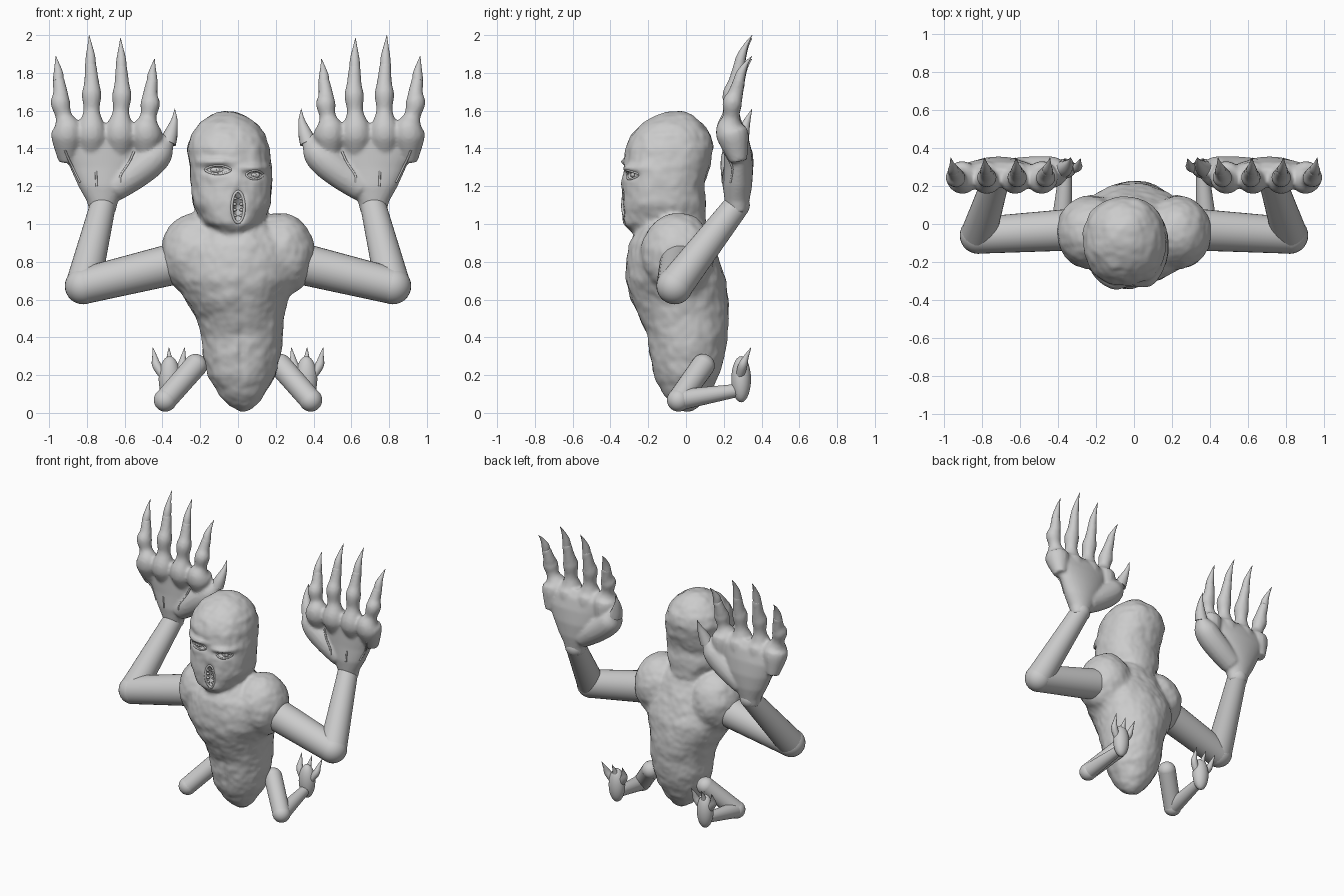
import bpy, bmesh, math
from mathutils import Vector, Matrix, noise
from mathutils.bvhtree import BVHTree

if "Cube" in bpy.data.objects:
    bpy.data.objects.remove(bpy.data.objects["Cube"])

skin = bpy.data.materials.new("grey_skin")
skin.diffuse_color = (0.6, 0.6, 0.6, 1)
skin.use_nodes = True
skin.node_tree.nodes["Principled BSDF"].inputs["Base Color"].default_value = skin.diffuse_color


def loft(bm, rings):
    """Skin a list of equal-length point rings into a closed solid."""
    vs = [[bm.verts.new(p) for p in r] for r in rings]
    n = len(vs[0])
    for a, b in zip(vs, vs[1:]):
        for i in range(n):
            bm.faces.new((a[i], a[(i + 1) % n], b[(i + 1) % n], b[i]))
    bm.faces.new(vs[0][::-1])
    bm.faces.new(vs[-1])


def stack(bm, rows, n=40, power=1.0):
    """Horizontal oval sections: z, x0, x1, y0, y1."""
    def se(t):
        return math.copysign(abs(t) ** power, t)
    rings = []
    for z, x0, x1, y0, y1 in rows:
        rings.append([((x0 + x1) / 2 + (x1 - x0) / 2 * se(math.cos(2 * math.pi * i / n)),
                       (y0 + y1) / 2 + (y1 - y0) / 2 * se(math.sin(2 * math.pi * i / n)), z)
                      for i in range(n)])
    loft(bm, rings)


def spline(pts, sub):
    """Catmull-Rom through x, y, z, radius points."""
    out = []
    p = [Vector(q) for q in pts]
    p = [p[0]] + p + [p[-1]]
    for i in range(1, len(p) - 2):
        a, b, c, d = p[i - 1:i + 3]
        for k in range(sub):
            t = k / sub
            out.append(0.5 * (2 * b + (c - a) * t + (2 * a - 5 * b + 4 * c - d) * t * t
                              + (3 * b - a - 3 * c + d) * t ** 3))
    return out + [p[-1]]


def tube(bm, pts, n=16, sub=6):
    pts = spline(pts, sub)
    pos = [q.to_3d() for q in pts]
    side, rings = None, []
    for i, q in enumerate(pts):
        t = (pos[min(i + 1, len(pos) - 1)] - pos[max(i - 1, 0)]).normalized()
        side = t.orthogonal() if side is None else side - t * side.dot(t)
        side.normalize()
        up = t.cross(side)
        rings.append([pos[i] + max(q[3], 0.001) * (side * math.cos(2 * math.pi * k / n)
                      + up * math.sin(2 * math.pi * k / n)) for k in range(n)])
    loft(bm, rings)


def ball(bm, c, r, seg=28):
    bmesh.ops.create_uvsphere(bm, u_segments=seg, v_segments=seg // 2, radius=1,
                              matrix=Matrix.Translation(c) @ Matrix.Diagonal((*r, 1)))


def finish(name, bm, mirror=False, voxel=0, smooth=4, angle=50):
    bmesh.ops.recalc_face_normals(bm, faces=bm.faces)
    me = bpy.data.meshes.new(name)
    bm.to_mesh(me)
    bm.free()
    ob = bpy.data.objects.new(name, me)
    bpy.context.collection.objects.link(ob)
    bpy.ops.object.select_all(action='DESELECT')
    bpy.context.view_layer.objects.active = ob
    ob.select_set(True)
    if voxel:
        m = ob.modifiers.new("blend", 'REMESH')
        m.mode, m.voxel_size = 'VOXEL', voxel
        s = ob.modifiers.new("soften", 'SMOOTH')
        s.factor, s.iterations = 0.5, smooth
        bpy.ops.object.modifier_apply(modifier="blend")
        bpy.ops.object.modifier_apply(modifier="soften")
    ob.data.materials.clear()
    ob.data.materials.append(skin)
    bpy.ops.object.shade_smooth_by_angle(angle=math.radians(angle))
    if mirror:
        ob.modifiers.new("other_side", 'MIRROR')
    return ob


def surface(ob):
    return BVHTree.FromPolygons([v.co.copy() for v in ob.data.vertices],
                                [tuple(p.vertices) for p in ob.data.polygons])


def front(tree, x, z):
    """Point on the front surface of a part."""
    loc = tree.ray_cast(Vector((x, -2, z)), Vector((0, 1, 0)))[0]
    return loc if loc else Vector((x, -.3, z))


# Body and head blended into one lumpy skin
bm = bmesh.new()
stack(bm, [(.008, .01, .05, -.02, .03), (.035, -.045, .1, -.07, .07), (.1, -.105, .145, -.125, .125),
           (.2, -.16, .2, -.175, .175), (.3, -.185, .225, -.195, .205), (.4, -.19, .238, -.205, .218),
           (.5, -.22, .245, -.245, .226), (.6, -.28, .265, -.285, .226), (.7, -.33, .32, -.315, .212),
           (.8, -.32, .32, -.318, .18), (.9, -.28, .28, -.30, .14), (1.0, -.19, .19, -.24, .1),
           (1.05, -.12, .12, -.15, .05)])
stack(bm, [(.88, -.12, .1, -.2, .05), (.96, -.12, .07, -.30, .08), (1.0, -.18, .125, -.335, .105),
           (1.1, -.24, .175, -.34, .105), (1.2, -.25, .18, -.335, .095), (1.3, -.255, .18, -.33, .125),
           (1.4, -.27, .168, -.322, .145), (1.47, -.25, .145, -.29, .13), (1.53, -.21, .1, -.235, .09),
           (1.575, -.15, .04, -.16, .035), (1.597, -.09, -.02, -.1, -.02)], power=0.88)
for s in (-1, 1):
    ball(bm, (s * .225, -.045, .84), (.185, .195, .22))
body = finish("body", bm, voxel=.013, smooth=7, angle=70)
# Brows, eye sockets, nose, mouth hollow, chest edge and belly crease: x, z, width, height, push
dents = [(-.11, 1.287, .07, .02, .03), (-.13, 1.33, .09, .018, -.028), (.088, 1.262, .05, .018, .025),
         (.1, 1.296, .07, .018, -.028), (-.01, 1.2, .03, .06, -.014), (0, 1.09, .022, .07, .07),
         (.02, .3, .02, .2, .012), (0, .62, .2, .08, -.008)]
coords = []
for c, nrm in [(v.co.copy(), v.normal.copy()) for v in body.data.vertices]:
    lump = noise.noise(c * 13) * .006 + noise.noise(c * 28) * .003
    push = 0
    if c.y < -.08:
        push = sum(d * math.exp(-((c.x - x) / w) ** 2 - ((c.z - z) / h) ** 2) for x, z, w, h, d in dents)
    coords.extend(c + nrm * lump + Vector((0, push, 0)))
body.data.vertices.foreach_set("co", coords)
body.data.update()
face = surface(body)

# Eyes with almond lids
for name, ex, ez, w in (("left", -.105, 1.287, .068), ("right", .088, 1.26, .045)):
    c = front(face, ex, ez)
    bm = bmesh.new()
    ball(bm, c, (w * .6, .012, .016))
    ball(bm, c + Vector((0, -.011, 0)), (.009, .004, .009), 16)
    finish(name + "_eye", bm)
    bm = bmesh.new()
    loop = []
    for i in range(17):
        a = 2 * math.pi * i / 16
        p = front(face, ex + w * math.cos(a), ez + .023 * math.sin(a) * abs(math.sin(a)) ** .4)
        loop.append((*p, .006))
    tube(bm, loop, 8, 2)
    finish(name + "_eyelids", bm)

# Lips and teeth around the upright mouth
bm = bmesh.new()
tube(bm, [(*front(face, .033 * math.cos(a), 1.09 + .083 * math.sin(a)), .008)
          for a in [2 * math.pi * i / 16 for i in range(17)]], 8, 2)
finish("lips", bm)
bm = bmesh.new()
for s in (-1, 1):
    for i in range(4):
        z = 1.045 + .03 * i
        y = front(face, s * .026, z).y
        tube(bm, [(s * .03, y + .005, z, .010), (s * .015, y, z, .008), (s * .004, y, z, .002)], 8, 2)
finish("teeth", bm)

# Arms: tapered segments with a round elbow
elbow, wrist = (.82, -.06, .672), (.715, .27, 1.10)
bm = bmesh.new()
tube(bm, [(.25, -.025, .81, .112), (*elbow, .096)], 32, 1)
ball(bm, elbow, (.097,) * 3)
finish("upper_arm", bm, mirror=True)
bm = bmesh.new()
tube(bm, [(*elbow, .094), (*wrist, .068)], 32, 1)
ball(bm, wrist, (.068,) * 3)
finish("forearm", bm, mirror=True)

# Hands: palm, four knobbly fingers and a thumb
bm, claws = bmesh.new(), bmesh.new()
stack(bm, [(1.06, .65, .785, .22, .325), (1.12, .635, .80, .205, .335), (1.2, .585, .845, .195, .35),
           (1.3, .535, .89, .2, .355), (1.4, .50, .94, .2, .345), (1.48, .46, .95, .2, .325),
           (1.53, .52, .91, .22, .29)])
for kx, mx, tx, tz in ((.485, .465, .442, 1.875), (.625, .615, .622, 1.985),
                       (.775, .775, .788, 2.0), (.905, .94, .965, 1.89)):
    k = 1.475
    h = tz - k
    cx = mx + (tx - mx) * .45
    tube(bm, [(kx, .28, 1.33, .045), (kx, .25, k - .02, .083), (kx, .235, k + .035, .076),
              ((kx + mx) / 2, .24, k + h * .23, .044), (mx, .245, k + h * .4, .052),
              (mx, .262, k + h * .52, .040), (cx, .285, k + h * .72, .030)])
    tube(claws, [(cx, .28, k + h * .68, .029), (cx, .292, k + h * .78, .025),
                 ((cx + tx) / 2, .318, k + h * .9, .012), (tx, .35, tz, .001)])
tube(bm, [(.66, .27, 1.19, .075), (.56, .27, 1.26, .085), (.47, .27, 1.33, .088), (.415, .275, 1.385, .078),
          (.38, .285, 1.43, .045), (.365, .295, 1.455, .035)])
tube(claws, [(.372, .288, 1.43, .045), (.355, .30, 1.48, .036), (.337, .325, 1.55, .017), (.335, .35, 1.61, .001)])
hand = finish("hand", bm, voxel=.011, smooth=3, angle=70)
finish("finger_claws", claws, mirror=True)

# Creases on the palm
palm = surface(hand)
bm = bmesh.new()
for line in ([(.55, 1.385), (.58, 1.32), (.62, 1.26), (.625, 1.22)], [(.752, 1.28), (.748, 1.2)],
             [(.915, 1.39), (.895, 1.34), (.87, 1.29), (.835, 1.22)]):
    tube(bm, [(*front(palm, x, z), .006) for x, z in line if front(palm, x, z).y > 0], 8, 3)
finish("palm_creases", bm, mirror=True)
hand.modifiers.new("other_side", 'MIRROR')

# Legs: thigh, shin and round knee
knee, ankle, hip = (.385, -.04, .068), (.36, .28, .12), (.225, .09, .25)
bm = bmesh.new()
tube(bm, [(*hip, .062), (*knee, .06)], 24, 1)
ball(bm, hip, (.062,) * 3)
ball(bm, knee, (.061,) * 3)
finish("thigh", bm, mirror=True)
bm = bmesh.new()
tube(bm, [(*knee, .056), (*ankle, .034)], 24, 1)
finish("shin", bm, mirror=True)

# Feet with three claws
bm = bmesh.new()
ball(bm, (.362, .292, .178), (.058, .052, .122))
finish("foot", bm, mirror=True)
bm = bmesh.new()
for bx, mx, tx in ((.335, .298, .282), (.362, .362, .366), (.39, .43, .451)):
    tube(bm, [(bx, .285, .19, .022), (mx, .30, .25, .024), ((mx + tx) / 2, .318, .295, .014), (tx, .345, .347, .001)])
finish("toe_claws", bm, mirror=True)
